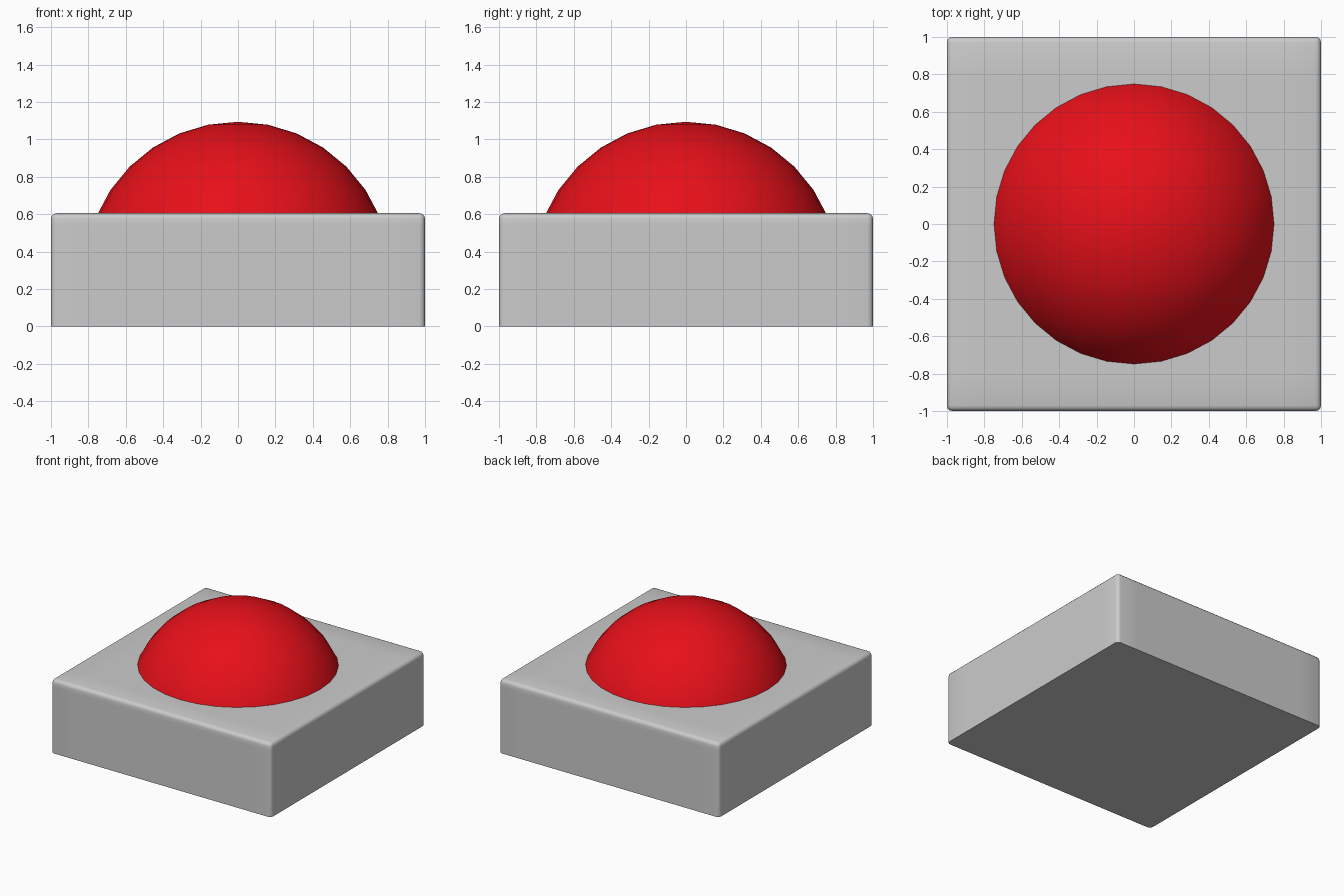
import bpy
import bmesh
import math

if "Cube" in bpy.data.objects:
    bpy.data.objects.remove(bpy.data.objects["Cube"])

H = 0.605       # height of the housing
R = 0.82        # dome radius
TOP = 1.094     # top of the dome


def add_object(name, bm):
    mesh = bpy.data.meshes.new(name)
    bm.to_mesh(mesh)
    bm.free()
    obj = bpy.data.objects.new(name, mesh)
    bpy.context.collection.objects.link(obj)
    bpy.ops.object.select_all(action='DESELECT')
    obj.select_set(True)
    bpy.context.view_layer.objects.active = obj
    bpy.ops.object.shade_smooth_by_angle(angle=math.radians(50))
    return obj


# Housing: gridded block, softly rounded on every edge except the bottom
bm = bmesh.new()
bmesh.ops.create_cube(bm, size=2)
bmesh.ops.subdivide_edges(bm, edges=bm.edges[:], cuts=9, use_grid_fill=True)
for v in bm.verts:
    v.co.z = (v.co.z + 1) / 2 * H
bm.normal_update()
rounded = [e for e in bm.edges
           if e.calc_face_angle(0) > 1 and max(v.co.z for v in e.verts) > 0.001]
bmesh.ops.bevel(bm, geom=rounded, offset=0.03, segments=3, profile=0.5,
                affect='EDGES', clamp_overlap=True)
add_object("button_housing", bm)

# Push dome: upper half of a sphere, sunk into the housing
bm = bmesh.new()
bmesh.ops.create_uvsphere(bm, u_segments=32, v_segments=16, radius=R)
bmesh.ops.delete(bm, geom=[v for v in bm.verts if v.co.z < -0.01], context='VERTS')
bmesh.ops.translate(bm, verts=bm.verts[:], vec=(0, 0, TOP - R))
dome = add_object("push_dome", bm)

red = bpy.data.materials.new("red_plastic")
red.diffuse_color = (0.8, 0.005, 0.01, 1)
red.use_nodes = True
red.node_tree.nodes["Principled BSDF"].inputs["Base Color"].default_value = red.diffuse_color
dome.data.materials.append(red)
